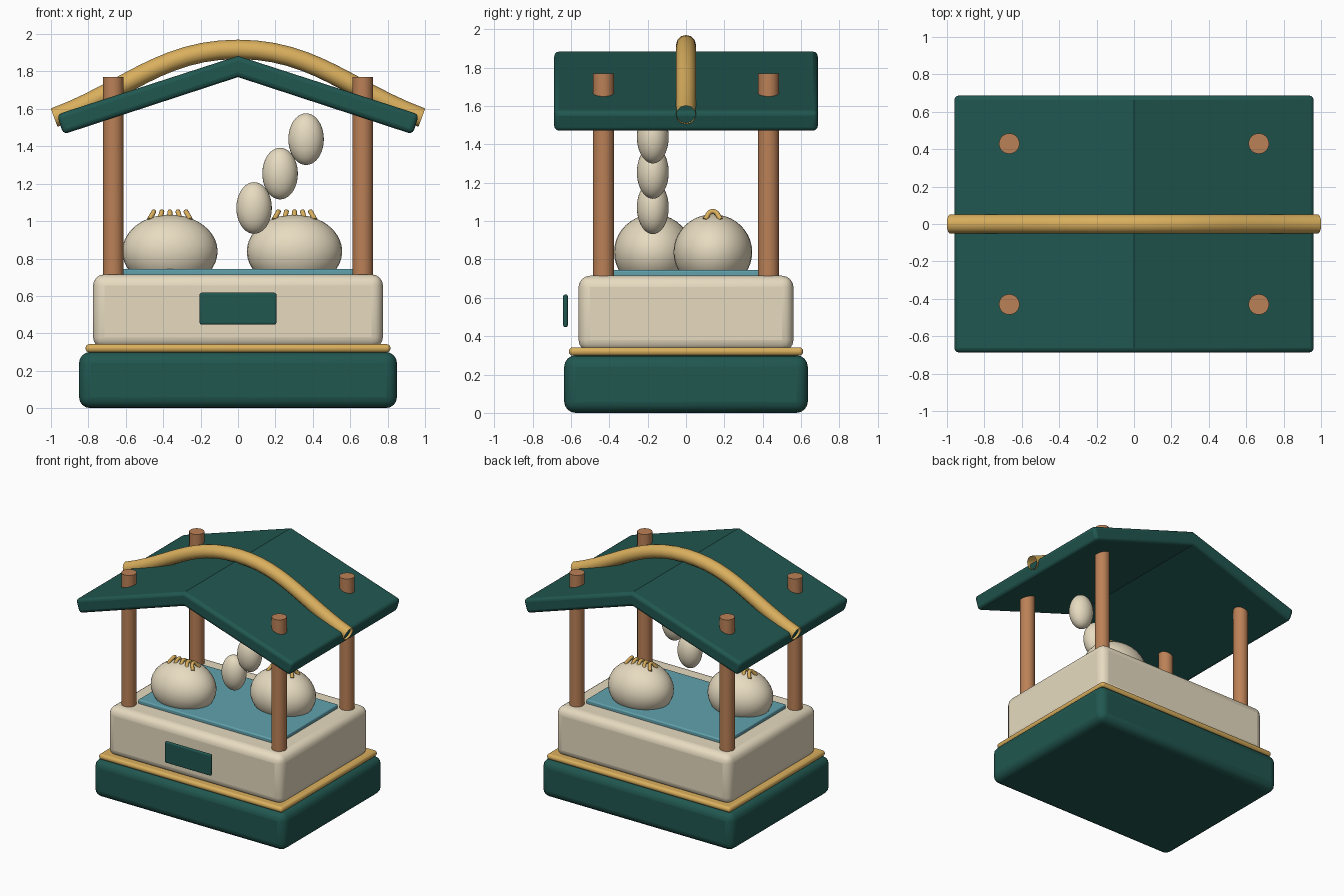
import bpy, bmesh, math

if "Cube" in bpy.data.objects:
    bpy.data.objects.remove(bpy.data.objects["Cube"])


def material(name, rgb):
    m = bpy.data.materials.new(name)
    m.diffuse_color = (*rgb, 1)
    m.use_nodes = True
    m.node_tree.nodes["Principled BSDF"].inputs["Base Color"].default_value = m.diffuse_color
    return m


GREEN = material("deep_green", (0.015, 0.095, 0.08))
CREAM = material("cream", (0.80, 0.71, 0.53))
GOLD = material("gold", (0.70, 0.43, 0.11))
WOOD = material("wood", (0.50, 0.22, 0.095))
BLUE = material("blue_tray", (0.12, 0.36, 0.42))


def smooth(ob, angle=40):
    bpy.ops.object.select_all(action='DESELECT')
    ob.select_set(True)
    bpy.context.view_layer.objects.active = ob
    bpy.ops.object.shade_smooth_by_angle(angle=math.radians(angle))


def finish(ob, name, mat):
    ob.name = name
    ob.data.materials.append(mat)
    smooth(ob)
    return ob


def add_bevel(ob, width, segments=4):
    b = ob.modifiers.new("Bevel", 'BEVEL')
    b.width, b.segments = width, segments
    b.limit_method = 'ANGLE'
    b.angle_limit = math.radians(50)


def box(name, x, y, z0, z1, width, mat, yc=0):
    """Rounded box from half sizes x, y and a height range."""
    bpy.ops.mesh.primitive_cube_add(size=2, location=(0, yc, (z0 + z1) / 2))
    ob = bpy.context.object
    ob.scale = (x, y, (z1 - z0) / 2)
    bpy.ops.object.transform_apply(location=False, rotation=False, scale=True)
    add_bevel(ob, width)
    return finish(ob, name, mat)


def ellipsoid(name, loc, radii, mat):
    bpy.ops.mesh.primitive_uv_sphere_add(segments=32, ring_count=20, radius=1, location=loc)
    ob = bpy.context.object
    ob.scale = radii
    bpy.ops.object.transform_apply(location=False, rotation=False, scale=True)
    return finish(ob, name, mat)


def tube(name, points, radius, mat, caps):
    """Round tube along a smooth curve through the points."""
    cu = bpy.data.curves.new(name, 'CURVE')
    cu.dimensions = '3D'
    cu.bevel_depth, cu.bevel_resolution = radius, 4
    cu.resolution_u = 12
    cu.use_fill_caps = caps
    sp = cu.splines.new('BEZIER')
    sp.bezier_points.add(len(points) - 1)
    for bp, p in zip(sp.bezier_points, points):
        bp.co = p
        bp.handle_left_type = bp.handle_right_type = 'AUTO'
    cu.materials.append(mat)
    ob = bpy.data.objects.new(name, cu)
    bpy.context.collection.objects.link(ob)
    return ob


# Stacked base, trim, counter, tray and front plate
box("base", 0.85, 0.635, 0.0, 0.30, 0.06, GREEN)
box("base_trim", 0.815, 0.61, 0.298, 0.342, 0.02, GOLD)
box("counter", 0.775, 0.56, 0.32, 0.715, 0.06, CREAM)
box("tray", 0.62, 0.385, 0.70, 0.745, 0.01, BLUE)
box("front_plate", 0.205, 0.012, 0.447, 0.617, 0.01, GREEN, yc=-0.628)

# Four posts passing through the roof
for sx, side in ((-1, "left"), (1, "right")):
    for sy, end in ((-1, "front"), (1, "back")):
        bpy.ops.mesh.primitive_cylinder_add(vertices=24, radius=0.055, depth=1.07,
                                            location=(sx * 0.667, sy * 0.43, 1.235))
        finish(bpy.context.object, f"{end}_{side}_post", WOOD)

# Gable roof: chevron profile extruded along y
profile = [(-0.968, 1.570), (0, 1.883), (0.968, 1.570), (0.934, 1.464), (0, 1.770), (-0.934, 1.464)]
bm = bmesh.new()
front = [bm.verts.new((x, -0.687, z)) for x, z in profile]
back = [bm.verts.new((x, 0.687, z)) for x, z in profile]
for q in ((0, 1, 4, 5), (1, 2, 3, 4)):
    bm.faces.new([front[i] for i in q])
    bm.faces.new([back[i] for i in reversed(q)])
for i in range(6):
    j = (i + 1) % 6
    bm.faces.new((front[i], front[j], back[j], back[i]))
bmesh.ops.recalc_face_normals(bm, faces=bm.faces)
mesh = bpy.data.meshes.new("roof")
bm.to_mesh(mesh)
bm.free()
roof = bpy.data.objects.new("roof", mesh)
bpy.context.collection.objects.link(roof)
add_bevel(roof, 0.025, 3)
finish(roof, "roof", GREEN)
smooth(roof, 30)

# Open bowed tube over the roof
tube("roof_bow", [(-0.983, 0, 1.553), (0, 0, 1.918), (0.983, 0, 1.553)], 0.052, GOLD, False)

# Two buns, each with five small pleats on top
for side, bx, by in (("left", -0.364, -0.17), ("right", 0.302, 0.14)):
    ellipsoid(f"{side}_bun", (bx, by, 0.838), (0.255, 0.205, 0.197), CREAM)
    for k in range(-2, 3):
        x, low = bx + k * 0.043, bx + k * 0.055
        tube(f"{side}_bun_pleat_{k + 3}",
             [(low, by - 0.042, 1.008), (x, by, 1.05), (low, by + 0.042, 1.008)],
             0.013, GOLD, True)

# Rising steam puffs
for i in range(3):
    ellipsoid(f"steam_puff_{i + 1}", (0.086 + i * 0.139, -0.173, 1.07 + i * 0.184),
              (0.095, 0.083, 0.138), CREAM)
